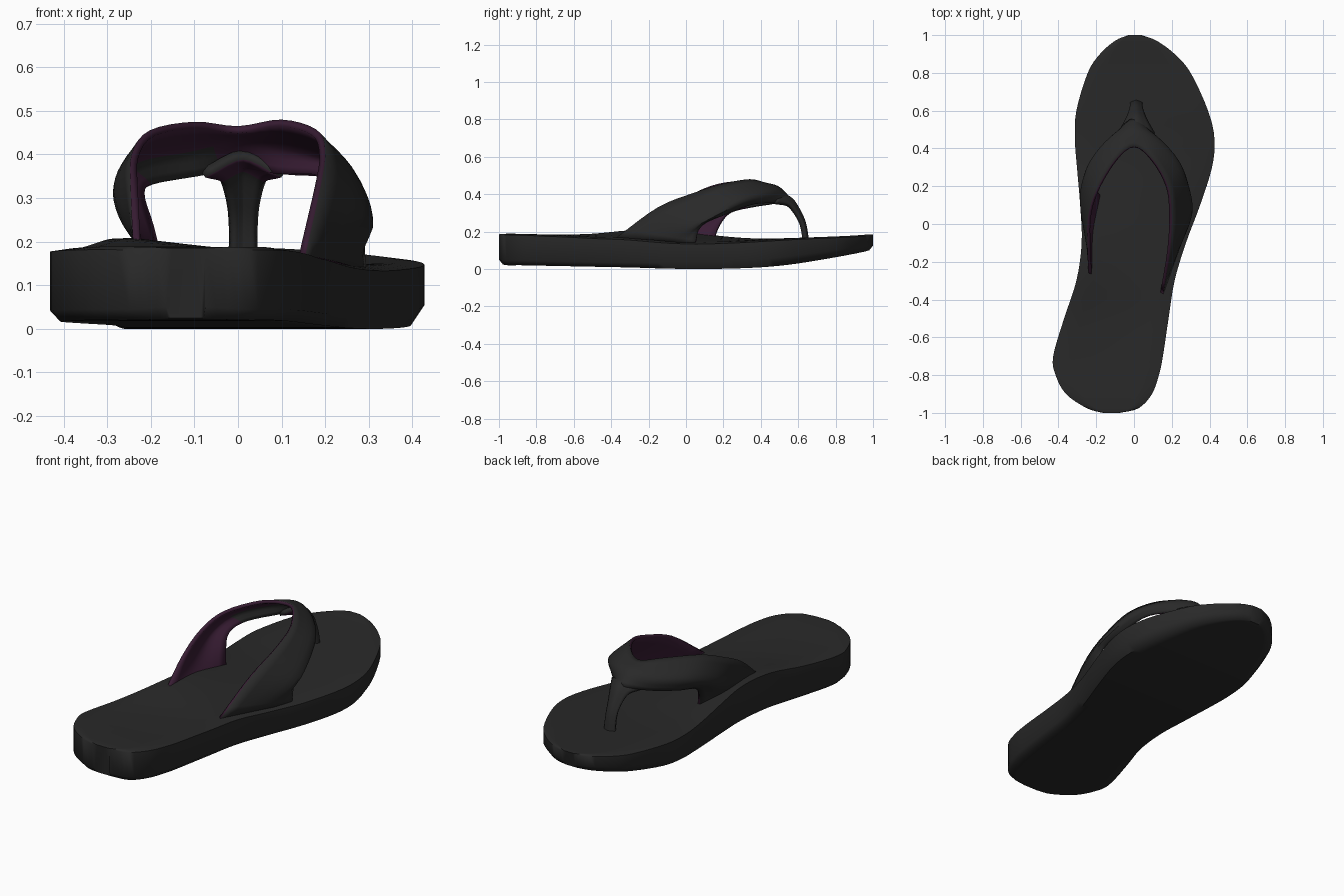
import bpy, bmesh, math
from mathutils import Vector

cube = bpy.data.objects.get("Cube")
if cube:
    bpy.data.objects.remove(cube)


def material(name, color):
    mat = bpy.data.materials.new(name)
    mat.use_nodes = True
    mat.diffuse_color = color
    mat.node_tree.nodes["Principled BSDF"].inputs["Base Color"].default_value = color
    return mat


rubber = material("charcoal rubber", (.022, .022, .022, 1))
lining = material("plum lining", (.04, .012, .034, 1))


def smooth(keys, steps):
    """Catmull-Rom interpolation of equally long key vectors."""
    keys = [Vector(k) for k in keys]
    padded = [2 * keys[0] - keys[1]] + keys + [2 * keys[-1] - keys[-2]]
    result = []
    for a, b, c, d in zip(padded, padded[1:], padded[2:], padded[3:]):
        for s in range(steps):
            t = s / steps
            result.append(b + (c - a) * t / 2
                          + (a - 2.5 * b + 2 * c - d / 2) * t * t
                          + (3 * b - a - 3 * c + d) * t ** 3 / 2)
    return result + [keys[-1]]


def finish(name, bm, mats, angle):
    mesh = bpy.data.meshes.new(name)
    bm.to_mesh(mesh)
    bm.free()
    for mat in mats:
        mesh.materials.append(mat)
    obj = bpy.data.objects.new(name, mesh)
    bpy.context.collection.objects.link(obj)
    bpy.ops.object.select_all(action="DESELECT")
    obj.select_set(True)
    bpy.context.view_layer.objects.active = obj
    bpy.ops.object.shade_smooth_by_angle(angle=math.radians(angle))
    return obj


def ribbon(name, sections, thickness, rim, unlined):
    """Smooth sheet through the sections, thickened inwards and lined;
    the unlined rule picks the faces that stay rubber on both sides."""
    steps = 4
    across = [smooth(s, steps) for s in sections]
    rows = list(zip(*[smooth(line, steps) for line in zip(*across)]))
    bm = bmesh.new()
    grid = [[bm.verts.new(p) for p in row] for row in rows]
    for i in range(len(grid) - 1):
        for j in range(len(grid[0]) - 1):
            face = bm.faces.new((grid[i][j], grid[i + 1][j],
                                 grid[i + 1][j + 1], grid[i][j + 1]))
            face.material_index = 2 if unlined(i / steps, j / steps) else 0
    obj = finish(name, bm, [rubber, lining, rubber], 50)
    solid = obj.modifiers.new("thickness", "SOLIDIFY")
    solid.thickness = thickness
    solid.offset = -1
    solid.material_offset = 1
    solid.material_offset_rim = rim


# Sole: stations from heel to toe (y, left edge, right edge, bottom, top)
stations = smooth([
    (-1, -.165, -.075, .025, .185),
    (-.975, -.25, .025, .02, .188),
    (-.9, -.36, .095, .02, .188),
    (-.8, -.415, .132, .018, .185),
    (-.7, -.428, .153, .016, .182),
    (-.5, -.37, .183, .012, .18),
    (-.3, -.305, .215, .008, .186),
    (-.1, -.277, .275, .002, .178),
    (.1, -.285, .35, 0, .165),
    (.3, -.302, .413, .004, .158),
    (.45, -.313, .426, .012, .16),
    (.6, -.305, .392, .028, .166),
    (.8, -.245, .3, .06, .174),
    (.9, -.18, .215, .078, .179),
    (.97, -.1, .12, .092, .184),
    (1, -.03, .04, .1, .184)], 4)

bm = bmesh.new()
rings = []
COLS = 12
for y, left, right, low, high in stations:
    mid, half = (left + right) / 2, (right - left) / 2
    lean = .033 * math.exp(-((y + .1) / .37) ** 2)
    chamfer = .025 + .025 * max(0, min(1, y + .4)) * (1 - max(0, y) ** 4)
    us = [2 * k / COLS - 1 for k in range(COLS + 1)]
    # footbed, with a slightly softened rim
    ring = [(mid + u * half, y, high - lean * u - (.007 if abs(u) == 1 else 0))
            for u in us]
    # chamfered underside
    ring.append((right, y, low + chamfer))
    for u in reversed(us):
        ring.append((mid + u * half * .92, y * .98, low))
    ring.append((left, y, low + chamfer))
    rings.append([bm.verts.new(p) for p in ring])
for a, b in zip(rings, rings[1:]):
    for k in range(len(a)):
        n = (k + 1) % len(a)
        bm.faces.new((a[k], a[n], b[n], b[k]))
bm.faces.new(rings[0])
bm.faces.new(rings[-1])
bmesh.ops.recalc_face_normals(bm, faces=bm.faces)
finish("sole", bm, [rubber], 55)

# Strap: sections (rear edge, crest, front edge) from one side to the other
ribbon("strap", [
    [(-.24, -.29, .18), (-.217, -.06, .17), (-.19, .15, .15)],
    [(-.246, -.13, .315), (-.273, .05, .255), (-.207, .18, .23)],
    [(-.244, .03, .4), (-.285, .17, .33), (-.225, .24, .3)],
    [(-.203, .17, .455), (-.24, .31, .39), (-.2, .36, .33)],
    [(-.1, .34, .475), (-.125, .45, .415), (-.1, .48, .35)],
    [(0, .41, .465), (0, .495, .442), (0, .56, .38)],
    [(.1, .34, .48), (.125, .45, .42), (.1, .48, .355)],
    [(.18, .2, .457), (.24, .32, .385), (.2, .36, .345)],
    [(.2, .05, .41), (.29, .19, .32), (.25, .22, .293)],
    [(.19, -.15, .33), (.305, .04, .24), (.284, .085, .23)],
    [(.155, -.37, .17), (.24, -.13, .15), (.295, .045, .13)],
], .017, 1, lambda i, j: 2.5 < i < 4.5 and j >= 1)

# Toe post: arched tongue narrowing from the strap crest to the footbed
post = [(.1, .51, .41), (.06, .57, .378), (.04, .612, .315),
        (.033, .642, .245), (.035, .66, .14)]
ribbon("toe_post", [[(.012 + side * w, y - .3 * w * abs(side),
                      z - .45 * w * abs(side)) for w, y, z in post]
                    for side in (-1, 0, 1)],
       .024, 0, lambda i, j: j >= 1)
